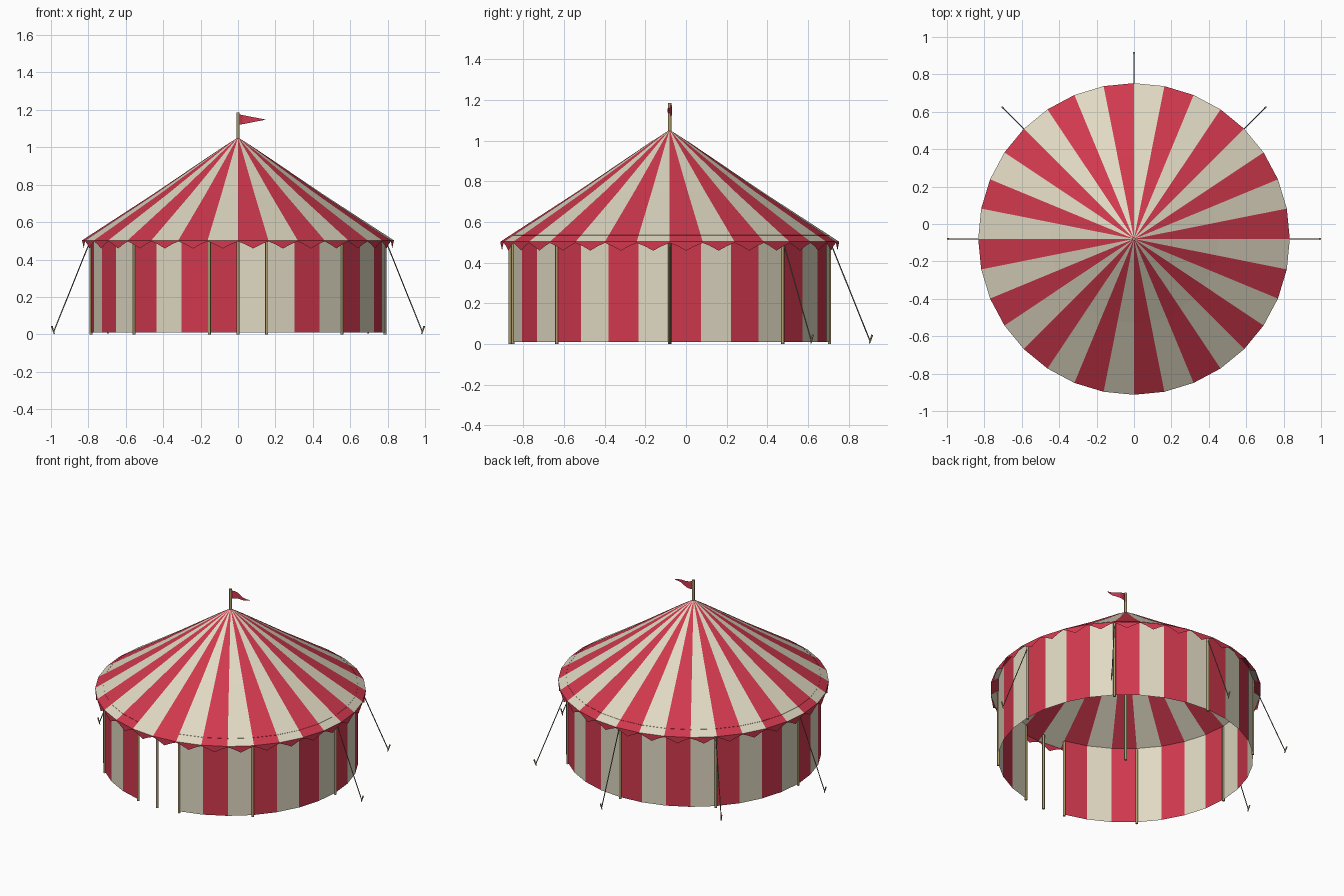
import bpy, bmesh, math
from mathutils import Vector

cube = bpy.data.objects.get("Cube")
if cube:
    bpy.data.objects.remove(cube)

SIDES = 32
STEP = math.tau / SIDES
CENTRE_Y = -0.08
WALL_R, WALL_TOP = 0.786, 0.535
ROOF_R, EAVE_Z = 0.833, 0.503


def material(name, rgb):
    m = bpy.data.materials.new(name)
    m.use_nodes = True
    m.diffuse_color = (*rgb, 1)
    m.node_tree.nodes["Principled BSDF"].inputs["Base Color"].default_value = (*rgb, 1)
    return m


RED = material("red_canvas", (0.63, 0.04, 0.075))
CREAM = material("cream_canvas", (0.74, 0.69, 0.54))
WOOD = material("wood", (0.42, 0.33, 0.15))
ROPE = material("rope", (0.22, 0.19, 0.13))


def polar(r, angle, z):
    return Vector((r * math.cos(angle), CENTRE_Y + r * math.sin(angle), z))


def finish(name, bm, mats):
    bmesh.ops.remove_doubles(bm, verts=bm.verts, dist=0.0002)
    mesh = bpy.data.meshes.new(name)
    bm.to_mesh(mesh)
    bm.free()
    for m in mats:
        mesh.materials.append(m)
    obj = bpy.data.objects.new(name, mesh)
    bpy.context.collection.objects.link(obj)
    return obj


def add_face(bm, points, slot=0):
    face = bm.faces.new([bm.verts.new(p) for p in points])
    face.material_index = slot


def striped_sheet(name, profile, skip=()):
    """Revolve an (r, z) profile, listed bottom to top, in alternating stripes."""
    bm = bmesh.new()
    for i in range(SIDES):
        if i in skip:
            continue
        a, b = i * STEP, (i + 1) * STEP
        for (r0, z0), (r1, z1) in zip(profile, profile[1:]):
            pts = [polar(r0, a, z0), polar(r0, b, z0), polar(r1, b, z1)]
            if r1 > 0:
                pts.append(polar(r1, a, z1))
            add_face(bm, pts, i % 2)
    return finish(name, bm, [RED, CREAM])


def rod(name, start, end, radius, mat, tip=None, sides=8):
    axis = end - start
    bm = bmesh.new()
    bmesh.ops.create_cone(bm, cap_ends=True, segments=sides, radius1=radius,
                          radius2=radius if tip is None else tip, depth=axis.length)
    turn = axis.to_track_quat("Z", "Y").to_matrix()
    for v in bm.verts:
        v.co = turn @ v.co + (start + end) / 2
    obj = finish(name, bm, [mat])
    for p in obj.data.polygons:
        p.use_smooth = len(p.vertices) == 4
    return obj


# Canvas roof and wall, the wall open for two panels at the front
striped_sheet("roof", [(ROOF_R, EAVE_Z), (0.45, 0.752), (0.1, 0.989), (0, 1.053)])
striped_sheet("wall", [(WALL_R, 0.01), (WALL_R, WALL_TOP)], skip=(23, 24))

# Scalloped valance, one pendant under each roof panel
bm = bmesh.new()
outline = [(0, 0), (0, -0.006), (0.22, -0.02), (0.5, -0.044),
           (0.78, -0.02), (1, -0.006), (1, 0)]
for i in range(SIDES):
    left, right = (polar(ROOF_R, (i + k) * STEP, EAVE_Z) for k in (0, 1))
    add_face(bm, [left.lerp(right, t) + Vector((0, 0, dz)) for t, dz in outline])
finish("valance", bm, [RED])

# Centre pole running up through the roof
rod("centre_pole", polar(0, 0, 0), polar(0, 0, 1.185), 0.009, WOOD)

# Wall posts, and a pair framing the doorway
for i in range(8):
    a = i * math.tau / 8
    rod("wall_post", polar(WALL_R, a, 0), polar(WALL_R, a, 0.525), 0.008, WOOD)
for i in (23, 25):
    rod("door_post", polar(WALL_R, i * STEP, 0), polar(WALL_R, i * STEP, 0.525), 0.008, WOOD)

# Guy ropes and stakes around the sides and back
for i in range(5):
    a = i * math.tau / 8
    rod("guy_rope", polar(WALL_R + 0.004, a, 0.5), polar(0.985, a, 0.015), 0.003, ROPE, sides=6)
    rod("stake", polar(0.982, a, 0.002), polar(0.996, a, 0.045), 0.003, WOOD, tip=0.005, sides=6)

# Waving pennant
bm = bmesh.new()
COLS = 6
rows = []
for k in range(COLS + 1):
    t = k / COLS
    y = CENTRE_Y + 0.012 * math.sin(t * math.tau)
    half = 0.029 * (1 - t)
    rows.append([Vector((0.15 * t, y, 1.148 + s * half)) for s in (-1, 1)])
for (lo0, hi0), (lo1, hi1) in zip(rows, rows[1:]):
    add_face(bm, [lo0, lo1, hi1, hi0] if lo1 != hi1 else [lo0, lo1, hi0])
finish("pennant", bm, [RED])
